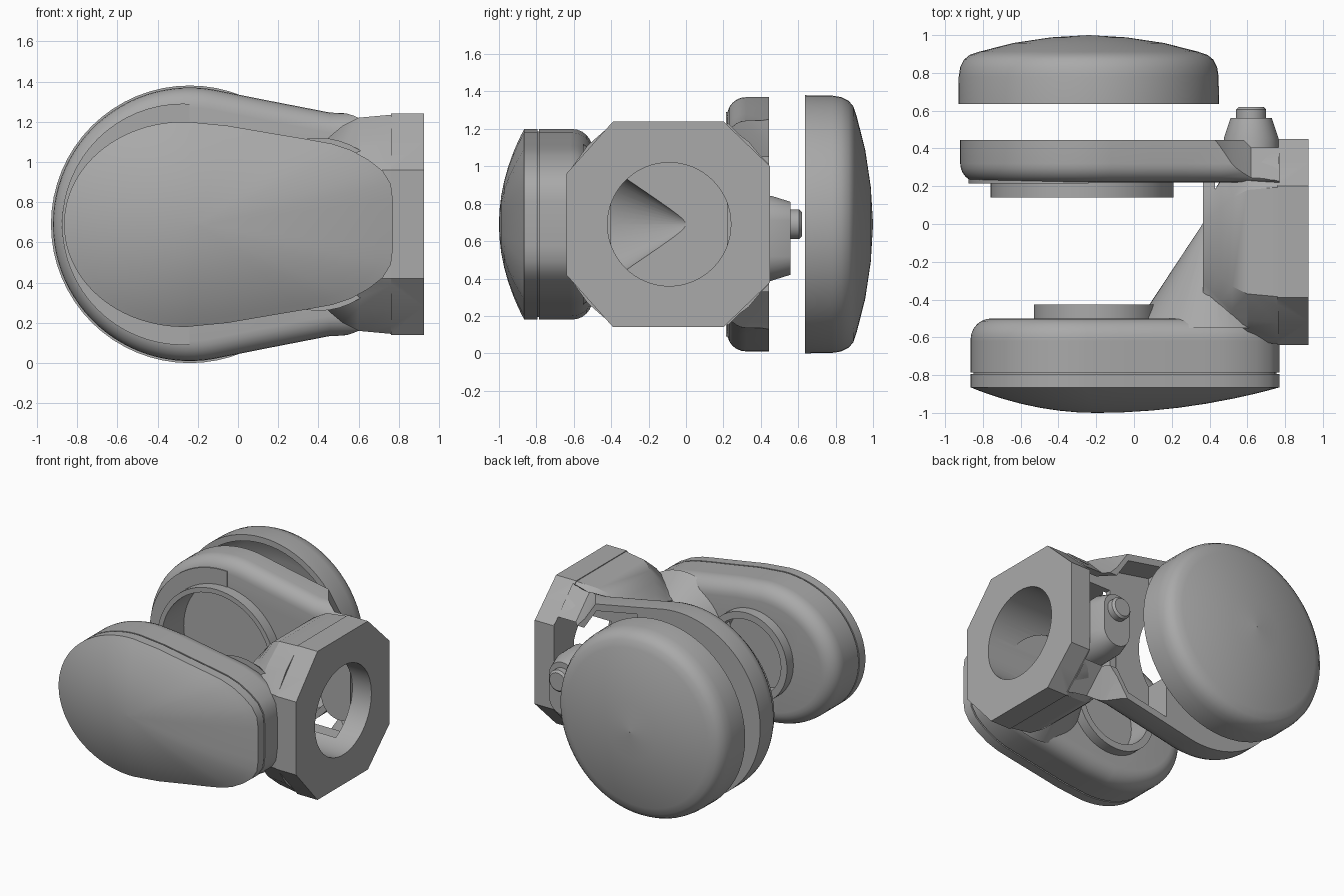
import bpy, bmesh, math
from math import sin, cos, pi, radians
from mathutils import Vector

cube = bpy.data.objects.get("Cube")
if cube:
    bpy.data.objects.remove(cube, do_unlink=True)

grey = bpy.data.materials.new("mid_grey")
grey.use_nodes = True
GREY = (0.4, 0.4, 0.4, 1)
grey.diffuse_color = GREY
grey.node_tree.nodes["Principled BSDF"].inputs["Base Color"].default_value = GREY
MID = 0.69  # height of the symmetry plane


def loft(name, rings, closed=False):
    """Skin equal-length rings of points; cap the ends, or join last to first."""
    bm = bmesh.new()
    rows = [[bm.verts.new(p) for p in r] for r in rings]
    pairs = list(zip(rows, rows[1:])) + ([(rows[-1], rows[0])] if closed else [])
    n = len(rings[0])
    for a, b in pairs:
        for i in range(n):
            j = (i + 1) % n
            bm.faces.new((a[i], a[j], b[j], b[i]))
    if not closed:
        bm.faces.new(rows[0])
        bm.faces.new(rows[-1])
    bmesh.ops.recalc_face_normals(bm, faces=bm.faces)
    mesh = bpy.data.meshes.new(name)
    bm.to_mesh(mesh)
    bm.free()
    ob = bpy.data.objects.new(name, mesh)
    bpy.context.collection.objects.link(ob)
    mesh.materials.append(grey)
    return ob


def circle(cx, r, y, n=64):
    return [(cx + r * cos(2 * pi * i / n), y, MID + r * sin(2 * pi * i / n)) for i in range(n)]


def turned(name, cx, profile, closed=False):
    """Round part on the y axis from (radius, y) pairs."""
    return loft(name, [circle(cx, r, y) for r, y in profile], closed)


def mirrored(top):
    """Close an upper outline (half-height, left to right) with its mirror image."""
    pts = [Vector((x, z)) for x, z in top]
    return pts + [Vector((p.x, -p.y)) for p in reversed(pts) if abs(p.y) > 1e-4]


def inset(pts, d):
    out = []
    for i, p in enumerate(pts):
        t = (pts[(i + 1) % len(pts)] - pts[i - 1]).normalized()
        out.append(p + Vector((t.y, -t.x)) * d)
    return out


def at_y(pts, y):
    return [(p.x, y, MID + p.y) for p in pts]


def combine(ob, other, op):
    m = ob.modifiers.new(op.lower(), 'BOOLEAN')
    m.operation, m.solver, m.object = op, 'EXACT', other
    bpy.context.view_layer.objects.active = ob
    bpy.ops.object.modifier_apply(modifier=m.name)
    bpy.data.objects.remove(other, do_unlink=True)


def box(name, x0, x1, y0, y1, half):
    """Box centred on the symmetry plane."""
    z0, z1 = MID - half, MID + half
    return loft(name, [[(x, y0, z0), (x, y1, z0), (x, y1, z1), (x, y0, z1)] for x in (x0, x1)])


def trim_corners(ob, depth):
    """Cut the rear upper and lower corners along the block's chamfer, fading out along the arm."""
    for side in (1, -1):
        rings = []
        for x, reach in ((.4, 1.05), (.52, .87), (.62, .765), (.9, .765)):
            k = reach - depth
            rings.append([(x, y, MID + side * z) for y, z in ((k - .7, .7), (k - .2, .2), (k - .2, .7))])
        combine(ob, loft("corner_cutter", rings), 'DIFFERENCE')
    return ob


def octagon(x, d=0.0, bulge=0.0):
    """Block section at x, shrunk by d, with its corners pushed out by bulge."""
    y0, y1, h, c = -0.64 + d, 0.45 - d, 0.55 - d, 0.25
    b = c / 2 - bulge
    half = [(y0, c + .02), (y0 + b, (h + c + .02) / 2 + bulge), (y0 + c, h),
            (y1 - c, h), (y1 - b, (h + .31) / 2 + bulge), (y1, .31 if d < .1 else c)]
    return [(x, y, MID + z) for y, z in half] + [(x, y, MID - z) for y, z in reversed(half)]


# Rear round cap, a hollow domed shell
turned("rear_cap", -0.24, [
    (.69, .635), (.688, .78), (.68, .83), (.66, .87), (.63, .895), (.58, .912), (.4, .958),
    (.2, .988), (.002, 1.0), (.002, .95), (.4, .91), (.57, .865), (.64, .8), (.645, .635)], True)

# Rear arm: round end tapering to the block, front edge rounded
arc = [(-0.24 + .68 * cos(radians(a)), .68 * sin(radians(a))) for a in range(180, 77, -4)]
arm_line = mirrored(arc + [(.1, .625), (.28, .59), (.46, .555), (.6, .552), (.77, .55)])


def arm_ring(d, y):
    return at_y([Vector((min(q.x if p.x < .7 else p.x, .77), q.y))
                 for p, q in zip(arm_line, inset(arm_line, d))], y)


R = 0.1
rounding = [(R * (1 - sin(radians(a))), .22 + R * (1 - cos(radians(a)))) for a in range(0, 91, 15)]
arm = loft("rear_arm", [arm_ring(d, y) for d, y in rounding] + [arm_ring(0, .445)])
combine(arm, turned("bore_cutter", -0.275, [(.45, .1), (.45, .4)]), 'DIFFERENCE')
trim_corners(arm, 0)

# Open window through the back of the arm and into the block
arm_window = loft("window_cutter", [
    at_y([Vector((max(min(p.x, .765), -.02), p.y)) for p in inset(arm_line, .05) if p.x > -.1], y)
    for y in (.26, .6)])
combine(arm, trim_corners(arm_window, .06), 'DIFFERENCE')
combine(arm, box("arm_clear_cutter", .43, .765, .05, .6, .36), 'DIFFERENCE')

turned("rear_socket_ring", -0.275, [(.485, .14), (.485, .24), (.45, .24), (.45, .14)], True)

# Raised half rim around the round end of the arm
rim = turned("rear_half_rim", -0.275, [(.6, .215), (.6, .28), (.46, .28), (.46, .215)], True)
combine(rim, box("rim_trim", -.24, 1, 0, .6, .8), 'DIFFERENCE')

# Block: narrow waist flaring out, then the flat end plate
block = loft("block", [octagon(.365, .2), octagon(.4, .17), octagon(.46, .11), octagon(.52, .06),
                       octagon(.6, .02, .015), octagon(.765, .005, .015)])
combine(block, loft("end_plate", [octagon(.76), octagon(.925)]), 'UNION')

# Pointed web between block and front pad
combine(block, loft("web", [[(.4 + s * .40 * cos(2 * pi * i / 48), y, MID + s * .43 * sin(2 * pi * i / 48))
                             for i in range(48)] for s, y in ((1, -.55), (.01, .05))]), 'UNION')

hole = loft("hole_cutter", [[(x, -.09 + .33 * cos(2 * pi * i / 64), MID + .33 * sin(2 * pi * i / 64))
                             for i in range(64)] for x in (.42, 1.1)])
combine(block, hole, 'DIFFERENCE')
combine(block, box("back_opening_cutter", .43, .765, .05, .6, .36), 'DIFFERENCE')
combine(block, trim_corners(box("back_window_cutter", .38, .765, .26, .6, .5), .06), 'DIFFERENCE')
dent = loft("dent_cutter", [[(.45 + s * .37 * cos(2 * pi * i / 48), y, MID + s * .4 * sin(2 * pi * i / 48))
                             for i in range(48)] for s, y in ((.75, -.4), (.01, .04))])
combine(block, dent, 'DIFFERENCE')

# Front pad: egg outline with a rounded blunt end
egg = [(-0.27 + .595 * cos(radians(a)), .51 * sin(radians(a))) for a in range(180, 87, -4)]
corner = [(.47, .4), (.56, .37), (.65, .32), (.72, .265), (.76, .2), (.77, .12)]
pad_line = mirrored(egg + [(-.05, .49), (.2, .447), (.35, .422)] + corner)

body_rings = [(0, -.785), (0, -.62)]
body_rings += [(.11 * (1 - cos(radians(a))), -.61 + .11 * sin(radians(a))) for a in range(0, 91, 15)]
pad_body = loft("front_pad_body", [at_y(inset(pad_line, d), y) for d, y in body_rings])
combine(pad_body, turned("recess_cutter", -0.2, [(.28, -.6), (.28, -.3)]), 'DIFFERENCE')

loft("front_pad_seam", [at_y(inset(pad_line, .015), y) for y in (-.8, -.78)])

centre = Vector((-.2, 0))
dome = [at_y([centre + (p - centre) * s for p in pad_line], -.865 - .135 * (1 - s ** 2))
        for s in (1, .93, .85, .75, .6, .45, .3, .15, .01)]
loft("front_pad_cover", [at_y(pad_line, -.795)] + dome)

turned("front_boss_ring", -0.2, [(.33, -.52), (.33, -.425), (.28, -.425), (.28, -.52)], True)


# Nozzle on the back of the block
def slot(y, hx, hz, n=32):
    pts = []
    for i in range(n):
        a = 2 * pi * (i + .5) / n
        straight = (hz - hx) * (1 if sin(a) > 0 else -1)
        pts.append((.62 + hx * cos(a), y, MID - .075 + straight + hx * sin(a)))
    return pts


loft("nozzle_base", [slot(.3, .148, .23), slot(.455, .145, .228), slot(.56, .11, .195)])
loft("nozzle_tip", [[(x + .895, y, z) for x, y, z in circle(-.275, r, y, 32)]
                    for r, y in ((.08, .55), (.08, .605), (.065, .62))])

# Smooth shading with sharp edges kept
for ob in bpy.context.scene.objects:
    if ob.type == 'MESH':
        bpy.ops.object.select_all(action='DESELECT')
        ob.select_set(True)
        bpy.context.view_layer.objects.active = ob
        bpy.ops.object.shade_smooth_by_angle(angle=radians(30))
